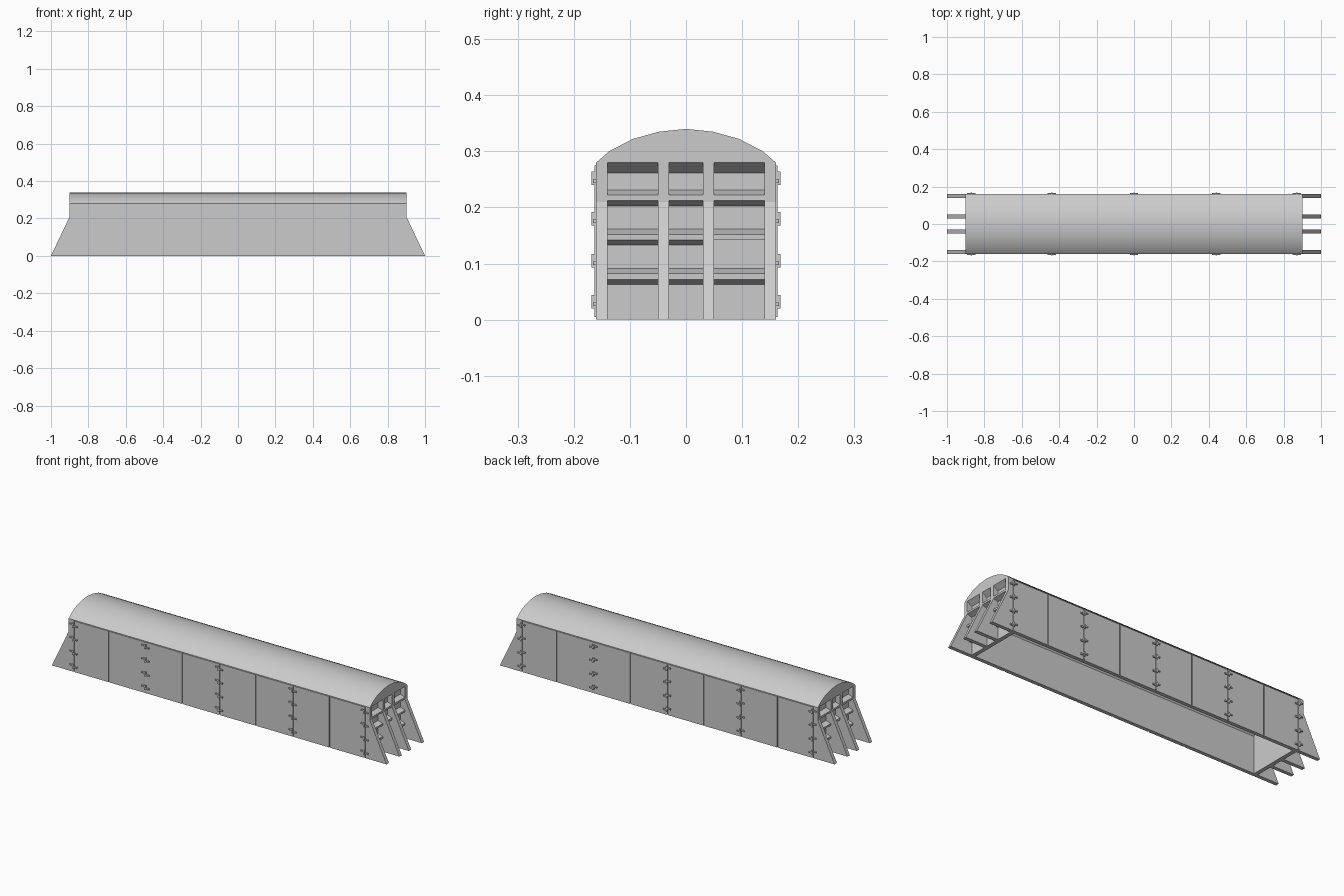
import bpy, bmesh, math

cube = bpy.data.objects.get("Cube")
if cube:
    bpy.data.objects.remove(cube, do_unlink=True)

GREY = (0.6, 0.6, 0.6, 1)
grey = bpy.data.materials.new("light_grey")
grey.use_nodes = True
grey.diffuse_color = GREY
grey.node_tree.nodes["Principled BSDF"].inputs["Base Color"].default_value = GREY


def prism(bm, profile, lo, hi, axis, flip=1):
    """Extrude a profile: (y, z) along x, or (x, z) along y."""
    def ring(t):
        return [bm.verts.new((t, a, z) if axis == "x" else (flip * a, t, z))
                for a, z in profile]
    a, b = ring(lo), ring(hi)
    bm.faces.new(a)
    bm.faces.new(b[::-1])
    for i in range(len(a)):
        j = (i + 1) % len(a)
        bm.faces.new((a[i], b[i], b[j], a[j]))


def box(bm, x0, x1, y0, y1, z0, z1):
    prism(bm, [(y0, z0), (y1, z0), (y1, z1), (y0, z1)], x0, x1, "x")


def finish(name, bm, smooth=False):
    bmesh.ops.recalc_face_normals(bm, faces=bm.faces[:])
    mesh = bpy.data.meshes.new(name)
    bm.to_mesh(mesh)
    bm.free()
    mesh.materials.append(grey)
    if smooth:
        mesh.shade_smooth()
        mesh.set_sharp_from_angle(angle=math.radians(30))
    obj = bpy.data.objects.new(name, mesh)
    bpy.context.scene.collection.objects.link(obj)


END, WALL, HALF, EAVE = 0.9, 0.87, 0.16, 0.28

# Arched roof with solid gables
arch = [(HALF, EAVE), (0.137, 0.3), (0.095, 0.322), (0.048, 0.335)]
bm = bmesh.new()
prism(bm, arch + [(0, 0.34)] + [(-y, z) for y, z in arch[::-1]], -END, END, "x")
finish("arched_roof", bm, smooth=True)

# Hollow body, open underneath, with chamfered ceiling corners
half = [(0.155, 0), (0.155, EAVE)]
inner = [(0.1, 0.25), (0.14, 0.2), (0.14, 0)]
bm = bmesh.new()
prism(bm, half + [(-y, z) for y, z in half[::-1]]
      + [(-y, z) for y, z in inner[::-1]] + inner, -WALL, WALL, "x")
finish("hollow_body", bm)

bm = bmesh.new()
for s in (-1, 1):
    box(bm, s * 0.85, s * 0.872, -0.145, 0.145, 0, EAVE)
finish("end_walls", bm)

# Sloping buttress fins at both ends
fin = [(WALL, 0), (1, 0), (END, 0.21), (END, EAVE), (WALL, EAVE)]
fins = [(-0.16, -0.14), (-0.05, -0.03), (0.03, 0.05), (0.14, 0.16)]
bm = bmesh.new()
for s in (-1, 1):
    for y0, y1 in fins:
        prism(bm, fin, y0, y1, "y", s)
finish("end_fins", bm)

# Bevelled cross rails between the fins, with a wedge under each gable
bm = bmesh.new()
for s in (-1, 1):
    for bay in range(3):
        y0, y1 = fins[bay][1], fins[bay + 1][0]
        for z in (0.062, 0.132, 0.202):
            base = z
            if bay == 2 and z == 0.132:
                z, base = 0.142, 0.152
                low = z
            else:
                low = z + 0.01
            prism(bm, [(WALL, z), (END, low), (END, low + 0.01), (WALL, low + 0.02)],
                  y0, y1, "y", s)
        prism(bm, [(WALL, 0.26), (END, EAVE), (WALL, EAVE)], y0, y1, "y", s)
finish("cross_rails", bm)

# Side door panels separated by narrow gaps
edges = [-WALL + 0.002, -0.66, -0.44, -0.22, 0, 0.22, 0.44, 0.66, WALL - 0.002]
bm = bmesh.new()
for s in (-1, 1):
    for a, b in zip(edges, edges[1:]):
        box(bm, a + 0.003, b - 0.003, s * 0.153, s * HALF, 0, 0.275)
finish("side_doors", bm)

# Hinge rods, knuckles and staggered straps
bm = bmesh.new()
for s in (-1, 1):
    for x in (-WALL, -0.44, 0, 0.44, WALL):
        box(bm, x - 0.003, x + 0.003, s * 0.153, s * 0.163, 0.005, 0.275)
        for z in (0.032, 0.105, 0.18, 0.252):
            box(bm, x - 0.004, x + 0.004, s * 0.155, s * 0.168, z - 0.012, z + 0.012)
            box(bm, x - 0.022, x, s * 0.158, s * 0.166, z + 0.001, z + 0.008)
            box(bm, x, x + 0.022, s * 0.158, s * 0.166, z - 0.008, z - 0.001)
finish("door_hinges", bm)
